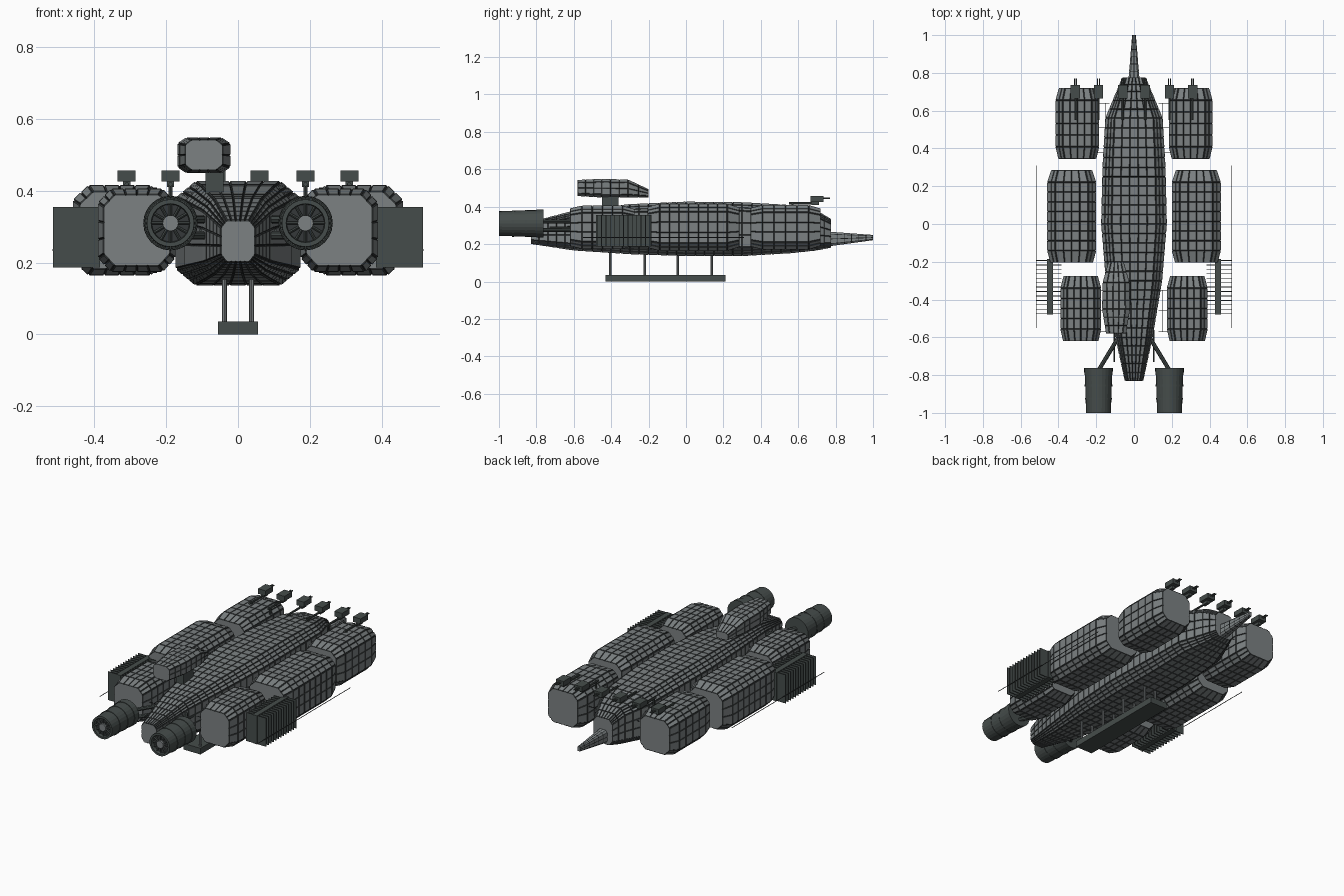
import bpy, bmesh, math
from mathutils import Vector, Matrix

if "Cube" in bpy.data.objects:
    bpy.data.objects.remove(bpy.data.objects["Cube"], do_unlink=True)


def material(name, rgb):
    m = bpy.data.materials.new(name)
    m.use_nodes = True
    m.diffuse_color = (*rgb, 1)
    m.node_tree.nodes["Principled BSDF"].inputs["Base Color"].default_value = (*rgb, 1)
    return m


PLATE = material("hull grey", (0.20, 0.22, 0.225))
SEAM = material("seam charcoal", (0.035, 0.04, 0.041))
DARK = material("dark metal", (0.06, 0.073, 0.07))


def finish(name, bm, *mats):
    me = bpy.data.meshes.new(name)
    bm.to_mesh(me)
    bm.free()
    for m in mats:
        me.materials.append(m)
    ob = bpy.data.objects.new(name, me)
    bpy.context.collection.objects.link(ob)
    return ob


def add_box(bm, lo, hi):
    lo, hi = Vector(lo), Vector(hi)
    mat = Matrix.Translation((lo + hi) / 2) @ Matrix.Diagonal((*(hi - lo), 1))
    bmesh.ops.create_cube(bm, size=1, matrix=mat)


def box(name, lo, hi, mat=DARK):
    bm = bmesh.new()
    add_box(bm, lo, hi)
    return finish(name, bm, mat)


def add_rod(bm, a, b, r, sides=8):
    a, b = Vector(a), Vector(b)
    rot = (b - a).to_track_quat('Z', 'Y').to_matrix().to_4x4()
    bmesh.ops.create_cone(bm, cap_ends=True, segments=sides, radius1=r, radius2=r,
                          depth=(b - a).length, matrix=Matrix.Translation((a + b) / 2) @ rot)


def rods(name, ends, r, mat=DARK, sides=8):
    bm = bmesh.new()
    for a, b in ends:
        add_rod(bm, a, b, r, sides)
    return finish(name, bm, mat)


def section(y, cx, hw, z0, z1, cut, splits):
    """Chamfered rectangle, each edge divided into plates."""
    cz, hz = (z0 + z1) / 2, (z1 - z0) / 2
    k = 1 - cut
    corners = [(-k, 1), (k, 1), (1, k), (1, -k), (k, -1), (-k, -1), (-1, -k), (-1, k)]
    ring = []
    for i, (a, b) in enumerate(corners):
        c, d = corners[(i + 1) % 8]
        n = splits[1] if i % 2 else splits[0] if i % 4 == 0 else splits[2]
        for j in range(n):
            t = j / n
            ring.append((cx + hw * (a + (c - a) * t), y, cz + hz * (b + (d - b) * t)))
    return ring


def plated(name, stations, step, cut=0.32, splits=(4, 2, 3), gap=0.0028, rise=0.004):
    """Loft stations (y, centre x, half width, bottom, top) and raise a plate on each face."""
    rows = [stations[0]]
    for a, b in zip(stations, stations[1:]):
        n = max(1, round((b[0] - a[0]) / step))
        rows += [[p + (q - p) * j / n for p, q in zip(a, b)] for j in range(1, n + 1)]
    bm = bmesh.new()
    rings = [[bm.verts.new(p) for p in section(*r, cut, splits)] for r in rows]
    m = len(rings[0])
    sides = [bm.faces.new((p[i], p[(i + 1) % m], q[(i + 1) % m], q[i]))
             for p, q in zip(rings, rings[1:]) for i in range(m)]
    caps = [bm.faces.new(rings[0]), bm.faces.new(rings[-1])]
    bmesh.ops.recalc_face_normals(bm, faces=bm.faces[:])
    bmesh.ops.inset_individual(bm, faces=sides, thickness=gap, depth=rise, use_even_offset=True)
    keep = set(sides + caps)
    for f in bm.faces:
        f.material_index = 0 if f in keep else 1
    return finish(name, bm, PLATE, SEAM)


# Main hull and long nose spike
plated("main_hull", [
    (-0.83, 0, 0.045, 0.205, 0.315), (-0.6, 0, 0.095, 0.17, 0.375),
    (-0.3, 0, 0.145, 0.15, 0.41), (0, 0, 0.17, 0.14, 0.423),
    (0.3, 0, 0.163, 0.14, 0.42), (0.56, 0, 0.148, 0.155, 0.405),
    (0.7, 0, 0.09, 0.17, 0.375), (0.775, 0, 0.058, 0.185, 0.33)],
    0.05, cut=0.31, splits=(5, 3, 3))
plated("nose_spike", [(0.77, 0, 0.028, 0.19, 0.265), (1.0, 0, 0.009, 0.222, 0.248)],
       0.04, splits=(2, 1, 2), gap=0.002, rise=0.001)

# Upper cabin on its neck, offset to the right
plated("upper_cabin", [
    (-0.58, -0.095, 0.05, 0.46, 0.54), (-0.45, -0.095, 0.071, 0.452, 0.546),
    (-0.31, -0.095, 0.068, 0.452, 0.542), (-0.2, -0.095, 0.037, 0.452, 0.49)],
    0.045, splits=(3, 1, 2), gap=0.002, rise=0.003)
box("cabin_neck", (-0.09, -0.45, 0.39), (-0.04, -0.36, 0.46))

# Three cargo pods per side: rear y, front y, centre x, half width, half height
PODS = {"rear": (-0.62, -0.275, 0.282, 0.104, 0.112),
        "middle": (-0.205, 0.285, 0.33, 0.126, 0.122),
        "forward": (0.345, 0.72, 0.3, 0.112, 0.115)}
for side, s in (("left", 1), ("right", -1)):
    for label, (y0, y1, cx, hw, hz) in PODS.items():
        shape = [(y0, 0.86), (y0 + 0.065, 1), (y1 - 0.065, 1), (y1, 0.83)]
        plated(f"{label}_pod_{side}",
               [(y, s * cx, hw * k, 0.29 - hz * k, 0.29 + hz * k) for y, k in shape], 0.055)

    # Radiator: a core plate crossed by thin fins
    bm = bmesh.new()
    x0, x1 = sorted((s * 0.43, s * 0.46))
    add_box(bm, (x0, -0.48, 0.187), (x1, -0.185, 0.355))
    x0, x1 = sorted((s * 0.385, s * 0.516))
    for i in range(13):
        y = -0.475 + i * 0.0235
        add_box(bm, (x0, y - 0.002, 0.187), (x1, y + 0.002, 0.355))
    finish(f"radiator_{side}", bm, DARK)

    # Antenna and thin hull-to-pod frames
    rods(f"antenna_{side}", [((s * 0.517, -0.55, 0.235), (s * 0.517, 0.31, 0.235))], 0.002, SEAM, 5)
    frame = []
    for y0, y1 in ((-0.57, -0.35), (0.38, 0.64)):
        frame.append(((s * 0.15, y0, 0.3), (s * 0.15, y1, 0.3)))
        frame += [((s * 0.13, y, 0.3), (s * 0.2, y, 0.3)) for y in (y0, (y0 + y1) / 2, y1)]
    rods(f"pod_frame_{side}", frame, 0.002, SEAM, 5)

    # Engine: turned barrel with raised bands and recessed face
    ex, ez, n = s * 0.188, 0.31, 24
    bm = bmesh.new()
    profile = [(0.0, -0.98), (0.052, -0.98), (0.054, -1.0), (0.066, -1.0), (0.068, -0.93),
               (0.071, -0.93), (0.071, -0.92), (0.069, -0.92), (0.07, -0.86), (0.073, -0.86),
               (0.073, -0.85), (0.071, -0.85), (0.072, -0.8), (0.075, -0.8), (0.076, -0.762),
               (0.0, -0.762)]
    pts = [bm.verts.new((ex + r, y, ez)) for r, y in profile]
    edges = [bm.edges.new(p) for p in zip(pts, pts[1:])]
    bmesh.ops.spin(bm, geom=pts + edges, cent=(ex, 0, ez), axis=(0, 1, 0),
                   angle=math.tau, steps=n, use_merge=True)
    bmesh.ops.remove_doubles(bm, verts=bm.verts[:], dist=0.0001)
    bmesh.ops.recalc_face_normals(bm, faces=bm.faces[:])
    for f in bm.faces:
        c = f.calc_center_median()
        if c.y < -0.975 and Vector((c.x - ex, c.z - ez)).length < 0.05:
            f.material_index = 1
    finish(f"engine_{side}", bm, DARK, SEAM)

    # Engine hub, radial vanes and support struts
    rods(f"engine_hub_{side}", [((ex, -0.998, ez), (ex, -0.975, ez))], 0.022, PLATE, 16)
    vanes = []
    for i in range(12):
        a = math.tau * i / 12
        d = Vector((math.cos(a), 0, math.sin(a)))
        c = Vector((ex, -0.986, ez))
        vanes.append((c + d * 0.02, c + d * 0.053))
    rods(f"engine_vanes_{side}", vanes, 0.004, DARK, 4)
    rods(f"engine_struts_{side}",
         [((s * 0.185, -0.77, z), (s * 0.07, -0.58, z)) for z in (0.275, 0.32)], 0.011)
    rods(f"tail_probe_{side}", [((s * 0.105, -0.73, 0.29), (s * 0.105, -0.56, 0.29))], 0.004)

    # Row of guns on arms
    for i, x in enumerate((0.06, 0.188, 0.31)):
        x *= s
        bm = bmesh.new()
        add_box(bm, (x - 0.025, 0.665, 0.426), (x + 0.025, 0.735, 0.456))
        add_box(bm, (x - 0.01, 0.67, 0.41), (x + 0.01, 0.71, 0.43))
        add_rod(bm, (x, 0.55, 0.418), (x, 0.7, 0.418), 0.006)
        add_rod(bm, (x, 0.57, 0.38), (x, 0.57, 0.418), 0.006)
        for dx in (-0.005, 0.005):
            add_rod(bm, (x + dx, 0.73, 0.444), (x + dx, 0.77, 0.444), 0.004, 6)
        finish(f"gun_{i + 1}_{side}", bm, DARK)

# Landing keel hung on posts
box("keel_platform", (-0.056, -0.43, 0), (0.056, 0.212, 0.036))
rods("keel_posts", [((x, y, 0.03), (x, y, 0.17))
                    for x in (-0.038, 0.038) for y in (-0.405, -0.22, -0.045, 0.137)],
     0.007, PLATE)
